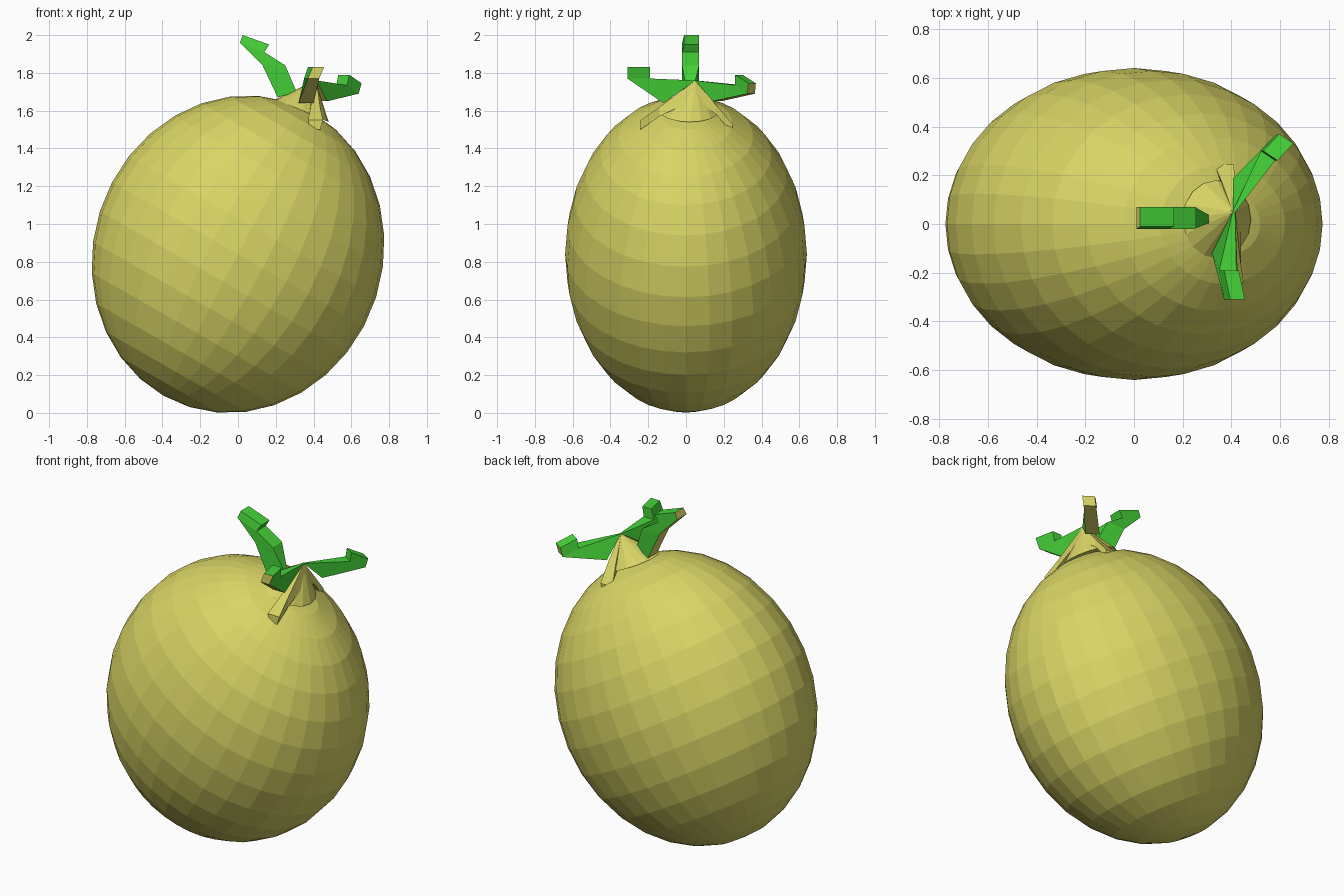
import bpy, bmesh, math
from mathutils import Matrix, Vector

if "Cube" in bpy.data.objects:
    bpy.data.objects.remove(bpy.data.objects["Cube"])


def material(name, rgb):
    m = bpy.data.materials.new(name)
    m.diffuse_color = (*rgb, 1)
    m.use_nodes = True
    m.node_tree.nodes["Principled BSDF"].inputs["Base Color"].default_value = m.diffuse_color
    return m


SKIN = material("yellow_skin", (0.69, 0.66, 0.13))
LEAF = material("green_leaf", (0.06, 0.65, 0.04))
APEX = Vector((0.41, 0.05, 1.76))


def make_object(name, bm, mats):
    bmesh.ops.recalc_face_normals(bm, faces=bm.faces)
    mesh = bpy.data.meshes.new(name)
    bm.to_mesh(mesh)
    bm.free()
    for m in mats:
        mesh.materials.append(m)
    ob = bpy.data.objects.new(name, mesh)
    bpy.context.collection.objects.link(ob)
    return ob


def strip(name, side, sections, mats):
    """Loft four-sided sections (upper point, lower point, width upper, width lower)."""
    bm = bmesh.new()
    side = Vector(side).normalized()
    rings = []
    for up, low, wu, wl in sections:
        up, low = Vector(up), Vector(low)
        rings.append([bm.verts.new(p) for p in (
            up - side * wu / 2, up + side * wu / 2,
            low + side * wl / 2, low - side * wl / 2)])
    for a, b in zip(rings, rings[1:]):
        for i in range(4):
            j = (i + 1) % 4
            f = bm.faces.new((a[i], a[j], b[j], b[i]))
            f.material_index = 1 if i == 2 else 0    # underside
    bm.faces.new(rings[0]).material_index = 1
    bm.faces.new(rings[-1])
    return make_object(name, bm, mats)


# Fruit body: flat-faced sphere stretched along a leaning axis
bm = bmesh.new()
bmesh.ops.create_uvsphere(bm, u_segments=32, v_segments=16, radius=1)
bm.transform(Matrix(((0.667, 0, 0.395, 0),
                     (0, 0.64, 0, 0),
                     (-0.381, 0, 0.749, 0.84),
                     (0, 0, 0, 1))))
make_object("fruit_body", bm, [SKIN])

# Stem cone: ring on the fruit crown joined to an off-centre tip
bm = bmesh.new()
ring = []
for i in range(16):
    a = 2 * math.pi * i / 16
    c, s = math.cos(a), math.sin(a)
    ring.append(bm.verts.new((0.34 + 0.14 * c, 0.02 + 0.16 * s, 1.60 - 0.06 * c)))
tip = bm.verts.new(APEX)
for i in range(16):
    bm.faces.new((ring[i], ring[(i + 1) % 16], tip))
bm.faces.new(ring)
make_object("stem_cone", bm, [SKIN])

# Curled green leaves with yellow undersides
strip("left_leaf", (0, 1, 0), [
    ((0.31, 0.02, 1.70), (0.21, 0.025, 1.67), 0.03, 0.09),
    ((0.25, 0.025, 1.84), (0.13, 0.025, 1.84), 0.09, 0.09),
    ((0.14, 0.025, 1.91), (0.01, 0.025, 1.96), 0.09, 0.09),
    ((0.165, 0.03, 1.95), (0.025, 0.03, 2.00), 0.08, 0.08)], [LEAF, SKIN])
strip("back_leaf", (-0.83, 0.56, 0), [
    (APEX, (0.44, 0.165, 1.65), 0.01, 0.08),
    ((0.55, 0.28, 1.735), (0.61, 0.345, 1.69), 0.07, 0.07),
    ((0.56, 0.28, 1.79), (0.625, 0.35, 1.745), 0.07, 0.07)], [LEAF, SKIN])
strip("front_leaf", (1, 0, 0), [
    (APEX, (0.36, -0.12, 1.64), 0.01, 0.08),
    ((0.385, -0.19, 1.77), (0.40, -0.31, 1.77), 0.07, 0.06),
    ((0.40, -0.19, 1.83), (0.425, -0.31, 1.83), 0.06, 0.06)], [LEAF, SKIN])

# Yellow ribs running from the stem tip down the crown
ribs = {
    "left_rib": ((0, 1, 0), (0.31, 0.025, 1.70), (0.21, 0.025, 1.66)),
    "back_rib": ((1, 0, 0), (0.39, 0.16, 1.63), (0.37, 0.245, 1.53)),
    "front_rib": ((1, 0, 0), (0.41, -0.14, 1.62), (0.41, -0.24, 1.55)),
}
for name, (side, mid, end) in ribs.items():
    drop = Vector((0, 0, 0.05))
    strip(name, side, [
        (APEX, APEX - 2 * drop, 0.01, 0.06),
        (mid, Vector(mid) - drop, 0.05, 0.06),
        (end, Vector(end) - drop, 0.08, 0.05)], [SKIN, SKIN])
